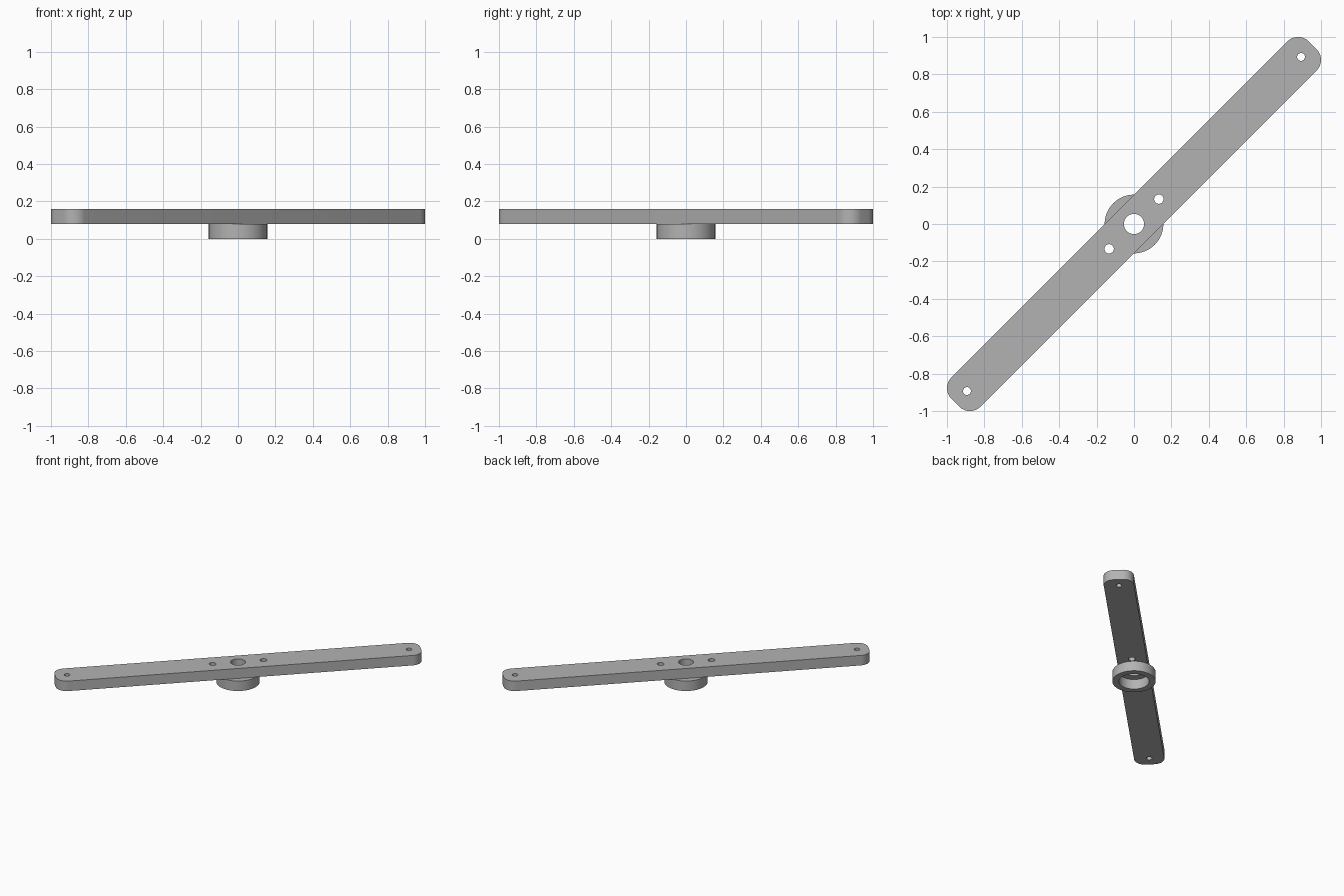
import bpy
from math import cos, sin, pi, radians

cube = bpy.data.objects.get("Cube")
if cube:
    bpy.data.objects.remove(cube, do_unlink=True)

grey = bpy.data.materials.new("plain grey")
grey.use_nodes = True
colour = (0.45, 0.45, 0.45, 1)
grey.diffuse_color = colour
grey.node_tree.nodes["Principled BSDF"].inputs["Base Color"].default_value = colour


def arc(cx, cy, radius, start, sweep, steps):
    return [(cx + radius * cos(start + sweep * i / steps),
             cy + radius * sin(start + sweep * i / steps)) for i in range(steps + 1)]


def circle(cx, radius, steps=48):
    return arc(cx, 0, radius, 0, 2 * pi, steps)[:-1]


def plate(name, outlines, bottom, top, turn=0):
    """Extrude a flat outline, with the later outlines as holes."""
    curve = bpy.data.curves.new(name, "CURVE")
    curve.dimensions = "2D"
    curve.fill_mode = "BOTH"
    curve.extrude = (top - bottom) / 2
    for points in outlines:
        spline = curve.splines.new("POLY")
        spline.points.add(len(points) - 1)
        for point, (x, y) in zip(spline.points, points):
            point.co = (x, y, 0, 1)
        spline.use_cyclic_u = True
    obj = bpy.data.objects.new(name, curve)
    bpy.context.collection.objects.link(obj)
    obj.location.z = (top + bottom) / 2
    obj.rotation_euler.z = turn
    bpy.ops.object.select_all(action="DESELECT")
    obj.select_set(True)
    bpy.context.view_layer.objects.active = obj
    bpy.ops.object.convert(target="MESH")
    obj = bpy.context.object
    obj.data.materials.clear()
    obj.data.materials.append(grey)
    # Weld the caps to the walls
    bpy.ops.object.mode_set(mode="EDIT")
    bpy.ops.mesh.select_all(action="SELECT")
    bpy.ops.mesh.remove_doubles(threshold=0.0001)
    bpy.ops.mesh.normals_make_consistent(inside=False)
    bpy.ops.object.mode_set(mode="OBJECT")
    bpy.ops.object.shade_smooth_by_angle(angle=radians(30))


# Diagonal arm with rounded corners, a hub hole and two pairs of screw holes
half_length, half_width, corner = 1.351, 0.11, 0.08
outline = []
for quarter, (sx, sy) in enumerate([(1, 1), (-1, 1), (-1, -1), (1, -1)]):
    outline += arc(sx * (half_length - corner), sy * (half_width - corner),
                   corner, quarter * pi / 2, pi / 2, 12)
holes = [circle(0, 0.054)]
for side in (-1, 1):
    holes += [circle(side * 0.188, 0.025, 32), circle(side * 1.263, 0.021, 32)]
plate("arm", [outline] + holes, 0.08, 0.16, pi / 4)

# Hub collar under the arm
plate("hub_collar", [circle(0, 0.157, 64), circle(0, 0.11, 64)], 0, 0.08)
